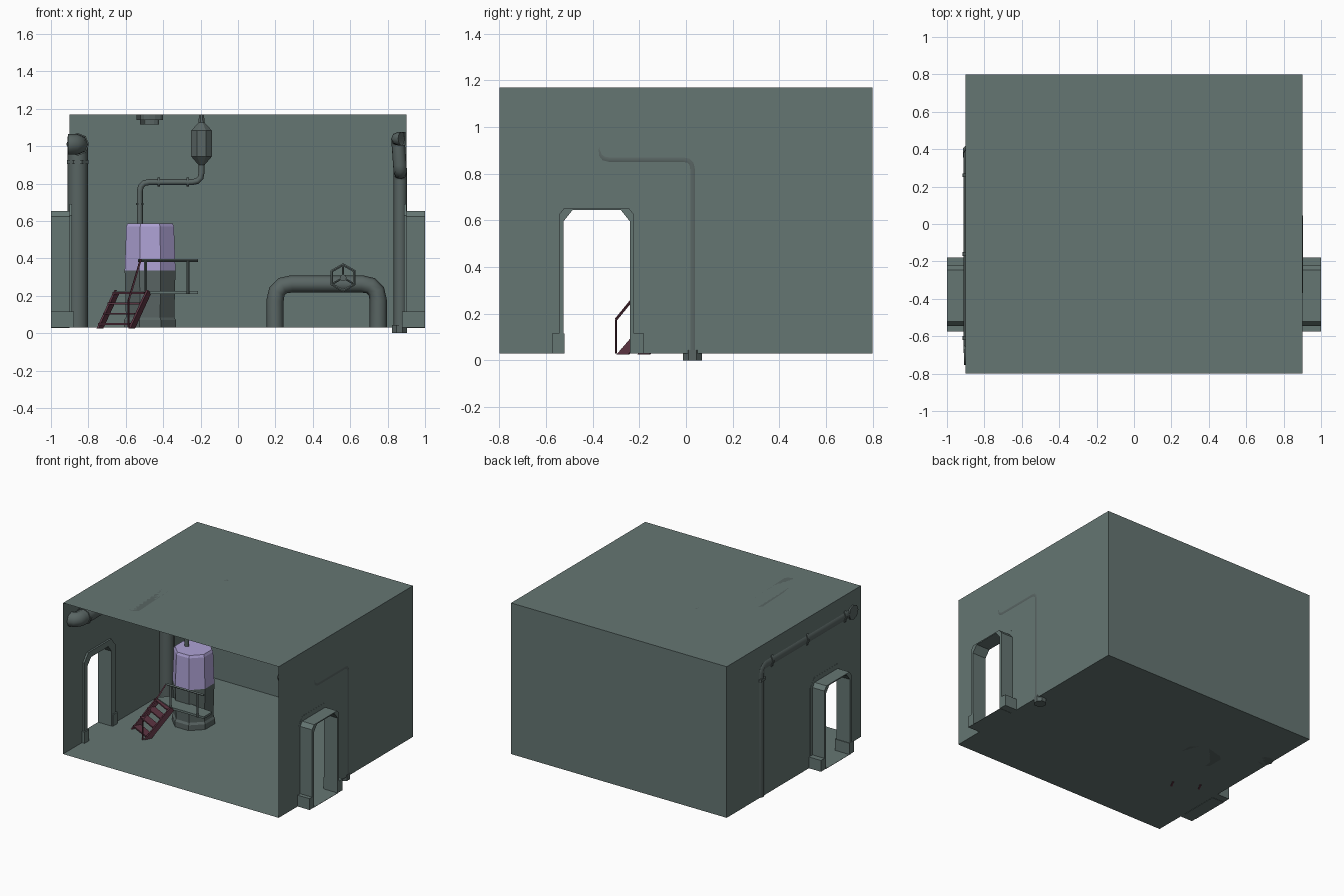
import bpy
import bmesh
from math import pi, cos, sin
from mathutils import Vector

cube = bpy.data.objects.get("Cube")
if cube:
    bpy.data.objects.remove(cube, do_unlink=True)


def material(name, rgb):
    m = bpy.data.materials.new(name)
    m.use_nodes = True
    m.diffuse_color = (*rgb, 1)
    m.node_tree.nodes["Principled BSDF"].inputs["Base Color"].default_value = (*rgb, 1)
    return m


GREY = material("grey green wall", (0.13, 0.18, 0.17))
PIPE = material("dark grey green metal", (0.10, 0.13, 0.125))
LILAC = material("lilac paint", (0.42, 0.36, 0.66))
MAROON = material("maroon metal", (0.11, 0.035, 0.055))


def finish(name, bm, *mats, smooth=False):
    bmesh.ops.recalc_face_normals(bm, faces=bm.faces)
    mesh = bpy.data.meshes.new(name)
    bm.to_mesh(mesh)
    bm.free()
    ob = bpy.data.objects.new(name, mesh)
    bpy.context.collection.objects.link(ob)
    for m in mats:
        mesh.materials.append(m)
    if smooth:
        bpy.ops.object.select_all(action='DESELECT')
        ob.select_set(True)
        bpy.context.view_layer.objects.active = ob
        bpy.ops.object.shade_smooth_by_angle(angle=pi / 3.5)
    return ob


def prism(name, points, offset, mat):
    """Flat polygon swept along an offset."""
    bm = bmesh.new()
    face = bm.faces.new([bm.verts.new(p) for p in points])
    out = bmesh.ops.extrude_face_region(bm, geom=[face])
    verts = [g for g in out["geom"] if isinstance(g, bmesh.types.BMVert)]
    bmesh.ops.translate(bm, verts=verts, vec=offset)
    return finish(name, bm, mat)


def box(name, lo, hi, mat):
    (a, b, c), (d, e, f) = lo, hi
    return prism(name, [(a, b, c), (d, b, c), (d, e, c), (a, e, c)], (0, 0, f - c), mat)


def lathe(name, centre, profile, mat, sides=8, extra=None, split=0):
    """Stacked rings of (radius, height); faces above split take the extra colour."""
    bm = bmesh.new()
    rings = []
    for r, z in profile:
        angles = [2 * pi * (i + 0.5) / sides for i in range(sides)]
        rings.append([bm.verts.new((centre[0] + r * cos(a), centre[1] + r * sin(a), z)) for a in angles])
    for low, high in zip(rings, rings[1:]):
        for i in range(sides):
            j = (i + 1) % sides
            bm.faces.new((low[i], low[j], high[j], high[i]))
    bm.faces.new(rings[0])
    bm.faces.new(rings[-1])
    if extra:
        for f in bm.faces:
            f.material_index = int(f.calc_center_median().z > split)
    return finish(name, bm, mat, *([extra] if extra else []))


def tube(name, points, radius, mat, bend=0.0, sides=8, steps=3, closed=False):
    """Pipe along a path, with each corner rounded by a short arc."""
    pts = [Vector(p) for p in points]
    path = list(pts)
    if bend:
        path = [pts[0]]
        for a, b, c in zip(pts, pts[1:], pts[2:]):
            p, q = b + (a - b).normalized() * bend, b + (c - b).normalized() * bend
            for i in range(steps + 1):
                t = i / steps
                path.append(p * (1 - t) ** 2 + b * 2 * t * (1 - t) + q * t * t)
        path.append(pts[-1])
    curve = bpy.data.curves.new(name, 'CURVE')
    curve.dimensions = '3D'
    curve.bevel_depth = radius
    curve.bevel_resolution = (sides - 4) // 2
    curve.use_fill_caps = True
    spline = curve.splines.new('POLY')
    spline.points.add(len(path) - 1)
    spline.use_cyclic_u = closed
    for sp, p in zip(spline.points, path):
        sp.co = (*p, 1)
    curve.materials.append(mat)
    ob = bpy.data.objects.new(name, curve)
    bpy.context.collection.objects.link(ob)
    bpy.ops.object.select_all(action='DESELECT')
    ob.select_set(True)
    bpy.context.view_layer.objects.active = ob
    bpy.ops.object.convert(target='MESH')
    bpy.ops.object.shade_smooth_by_angle(angle=pi / 3.5)


# Room shell: floor, roof, back and two side walls with arched doorways
X, Y, FLOOR, ROOF = 0.9, 0.8, 0.03, 1.17


def arch(x, y0, y1, top, cut):
    return [(x, y0, FLOOR), (x, y0, top - cut), (x, y0 + cut * 0.8, top),
            (x, y1 - cut * 0.8, top), (x, y1, top - cut), (x, y1, FLOOR)]


bm = bmesh.new()
sheets = [[(-X, -Y, z), (X, -Y, z), (X, Y, z), (-X, Y, z)] for z in (FLOOR, ROOF)]
sheets.append([(-X, Y, FLOOR), (X, Y, FLOOR), (X, Y, ROOF), (-X, Y, ROOF)])
for s in (-X, X):
    sheets.append([(s, -Y, FLOOR)] + arch(s, -0.525, -0.24, 0.645, 0.05)
                  + [(s, Y, FLOOR), (s, Y, ROOF), (s, -Y, ROOF)])
for pts in sheets:
    bm.faces.new([bm.verts.new(p) for p in pts])
bmesh.ops.remove_doubles(bm, verts=bm.verts, dist=0.0001)
finish("room_shell", bm, GREY)

# Doorways: outer passage, inner trim, threshold and feet
for side, s in (("right", 1), ("left", -1)):
    inner = arch(s * 0.9, -0.525, -0.24, 0.645, 0.05)
    prism(side + "_door_passage", arch(s * 0.9, -0.545, -0.222, 0.653, 0.03) + inner[::-1],
          (s * 0.1, 0, 0), GREY)
    prism(side + "_door_trim", arch(s * 0.887, -0.565, -0.195, 0.69, 0.06)
          + arch(s * 0.887, -0.525, -0.24, 0.645, 0.05)[::-1], (s * 0.014, 0, 0), GREY)
    box(side + "_threshold", (s * 0.9, -0.53, FLOOR - 0.002), (s, -0.235, FLOOR), GREY)
    for end, a, b in (("front", -0.575, -0.52), ("back", -0.237, -0.18)):
        box(f"{side}_door_{end}_foot", (s * 0.878, a, FLOOR), (s, b, 0.115), GREY)

# Wide pipe on the one side wall
tube("wide_wall_pipe", [(-0.857, 0.38, FLOOR), (-0.857, 0.38, 1.01), (-0.857, -0.7, 1.01),
                        (-0.91, -0.7, 1.01)], 0.055, PIPE, bend=0.05)
lathe("wide_pipe_collar", (-0.857, 0.38), [(0.062, 0.905), (0.062, 0.925)], PIPE)
for y in (0.27, -0.15, -0.6):
    tube("wide_pipe_clamp", [(-0.857, y, 1.01), (-0.857, y - 0.02, 1.01)], 0.061, PIPE)

# Stepped pipe on the other side wall
tube("stepped_wall_pipe", [(0.868, 0.028, 0.01), (0.868, 0.028, 0.86), (0.868, -0.37, 0.86),
                           (0.855, -0.37, 1.04), (0.855, -0.72, 1.04), (0.895, -0.72, 1.04)],
     0.036, PIPE, bend=0.04)
lathe("stepped_pipe_base", (0.863, 0.028), [(0.044, 0), (0.044, 0.045)], PIPE)

# Tank with lilac upper half
TANK = (-0.47, 0.14)
lathe("tank", TANK, [(0.15, FLOOR), (0.15, 0.07), (0.14, 0.085), (0.147, 0.335),
                     (0.138, 0.57), (0.13, 0.588)], PIPE, extra=LILAC, split=0.33)

# Feed pipe and ceiling filter
tube("feed_pipe", [(-0.525, 0.14, 0.57), (-0.525, 0.14, 0.808), (-0.195, 0.14, 0.808),
                   (-0.195, 0.14, 0.92)], 0.016, PIPE, bend=0.05)
lathe("ceiling_filter", (-0.195, 0.14), [(0.018, 0.9), (0.06, 0.945), (0.06, 1.083),
                                         (0.018, 1.126), (0.014, ROOF)], PIPE)
lathe("feed_pipe_collar", (-0.525, 0.14), [(0.022, 0.685), (0.022, 0.695)], PIPE)
for x in (-0.43, -0.275):
    tube("feed_pipe_flange", [(x, 0.14, 0.808), (x + 0.012, 0.14, 0.808)], 0.024, PIPE)

# Floor pipe with hexagonal valve wheel
PY = 0.6
tube("floor_pipe", [(0.198, PY, FLOOR), (0.198, PY, 0.264), (0.75, PY, 0.264), (0.75, PY, FLOOR)],
     0.046, PIPE, bend=0.09)
hub = Vector((0.562, PY - 0.09, 0.297))
rim = [hub + Vector((0.07 * sin(i * pi / 3), 0, 0.07 * cos(i * pi / 3))) for i in range(6)]
tube("valve_wheel", rim, 0.009, PIPE, sides=6, closed=True)
for i in (0, 2, 4):
    tube("valve_spoke", [hub, rim[i]], 0.006, PIPE, sides=6)
tube("valve_stem", [hub - Vector((0, 0.01, 0)), hub + Vector((0, 0.09, 0))], 0.018, PIPE)

# Maroon stairs, turned towards the tank
left, right = Vector((-0.745, -0.18, 0.025)), Vector((-0.575, -0.27, 0.025))
climb = Vector((0.085, 0.16, 0.185))
run = Vector((climb.x, climb.y, 0)).normalized()
across = (right - left).normalized()
for name, foot in (("left_stringer", left), ("right_stringer", right)):
    prism(name, [foot - run * 0.025, foot + run * 0.03, foot + climb + run * 0.03,
                 foot + climb + Vector((0, 0, 0.02)), foot + climb - run * 0.025],
          across * 0.012, MAROON)
for t in (0.1, 0.4, 0.7, 1.0):
    a, b = left + climb * t, right + climb * t
    prism("stair_tread", [a - run * 0.025, b - run * 0.025, b + run * 0.03, a + run * 0.03],
          (0, 0, 0.01), MAROON)
grip = Vector((-0.585, -0.3, 0.175))
tube("stair_handrail", [grip, (-0.52, -0.12, 0.395)], 0.006, MAROON, sides=4)
tube("stair_post", [(-0.585, -0.3, FLOOR), grip], 0.005, MAROON, sides=4)

# Walkway and railing beside the tank
prism("walkway", [(-0.66, -0.03, 0.21), (-0.5, -0.1, 0.21), (-0.215, -0.1, 0.21),
                  (-0.215, 0.0, 0.21), (-0.6, 0.04, 0.21)], (0, 0, 0.016), GREY)
tube("top_rail", [(-0.535, -0.1, 0.39), (-0.215, -0.1, 0.39)], 0.008, PIPE, sides=4)
for x in (-0.495, -0.268):
    tube("rail_post", [(x, -0.1, 0.21), (x, -0.1, 0.39)], 0.008, PIPE, sides=4)


# Ceiling lamp: rounded bars, slightly turned
def capsule(half_width, half_length, z):
    pts = []
    for i in range(12):
        a = 2 * pi * (i + 0.5) / 12
        x = half_width * cos(a)
        y = half_width * 0.6 * sin(a) + (half_length if sin(a) > 0 else -half_length)
        pts.append((-0.472 + x - 0.05 * y, -0.372 + y + 0.05 * x, z))
    return pts


prism("lamp_plate", capsule(0.062, 0.225, 1.14), (0, 0, ROOF - 1.14), PIPE)
prism("lamp_cover", capsule(0.042, 0.2, 1.115), (0, 0, 0.03), PIPE)
